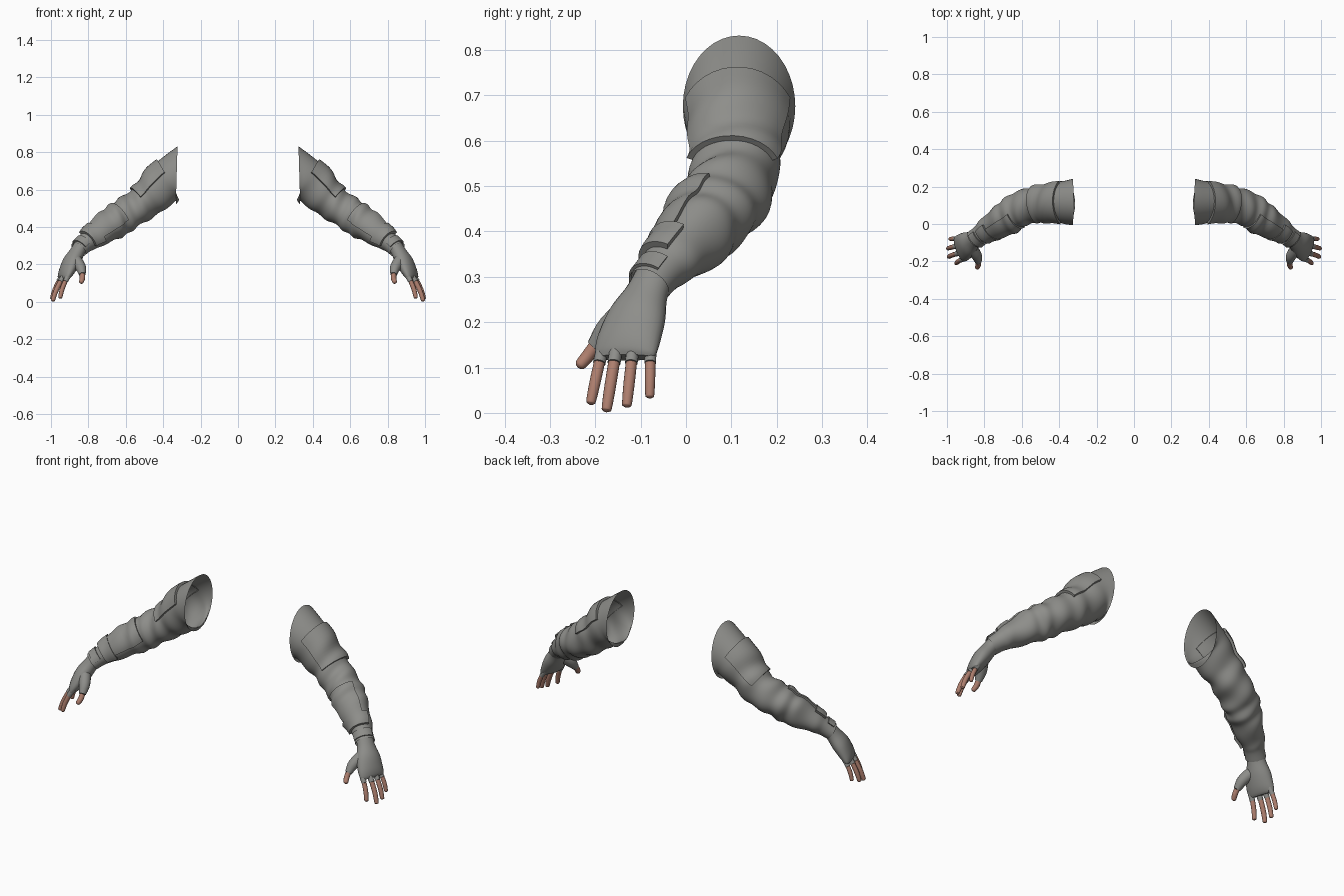
import bpy, bmesh, math
from mathutils import Vector

cube = bpy.data.objects.get("Cube")
if cube:
    bpy.data.objects.remove(cube)


def material(name, rgb):
    m = bpy.data.materials.new(name)
    m.use_nodes = True
    m.diffuse_color = (*rgb, 1)
    m.node_tree.nodes["Principled BSDF"].inputs["Base Color"].default_value = (*rgb, 1)
    return m


CLOTH = material("grey cloth", (0.27, 0.27, 0.255))
SKIN = material("skin", (0.42, 0.21, 0.155))


class Limb:
    """Smooth tube through stations (x, y, z, half width, half height)."""

    def __init__(self, stations, side=None, start=None):
        pts = [Vector(s[:3]) for s in stations]
        self.keys = []
        for i, s in enumerate(stations):
            t = pts[min(i + 1, len(pts) - 1)] - pts[max(i - 1, 0)]
            if i == 0 and start:
                t = Vector(start)
            t.normalize()
            w = Vector(side) if side else Vector((0, 0, 1)).cross(t)
            w = (w - t * w.dot(t)).normalized()
            self.keys.append((pts[i], w * s[3], t.cross(w) * s[4]))
        self.last = len(pts) - 1

    def frame(self, s):
        i = min(int(s), self.last - 1)
        f = s - i
        k = [self.keys[max(0, min(self.last, i + d))] for d in (-1, 0, 1, 2)]
        return [0.5 * (2 * b + (c - a) * f + (2 * a - 5 * b + 4 * c - d) * f * f
                       + (3 * b - a - 3 * c + d) * f ** 3) for a, b, c, d in zip(*k)]

    def point(self, s, ang, off=0.0):
        c, w, u = self.frame(s)
        r = w * math.sin(ang) + u * math.cos(ang)
        return c + r + r.normalized() * off


def build(name, rows, closed, mat, caps=(False, False)):
    bm = bmesh.new()
    grid = [[bm.verts.new(p) for p in row] for row in rows]
    n = len(grid[0])
    for a, b in zip(grid, grid[1:]):
        for j in range(n if closed else n - 1):
            k = (j + 1) % n
            bm.faces.new((a[j], a[k], b[k], b[j]))
    for cap, ring in zip(caps, (grid[0], grid[-1])):
        if cap:
            bm.faces.new(ring)
    bmesh.ops.recalc_face_normals(bm, faces=bm.faces)
    me = bpy.data.meshes.new(name)
    bm.to_mesh(me)
    bm.free()
    me.materials.append(mat)
    ob = bpy.data.objects.new(name, me)
    bpy.context.collection.objects.link(ob)
    # The other arm is the mirror image
    mod = ob.modifiers.new("mirror", 'MIRROR')
    mod.use_mirror_merge = False
    bpy.ops.object.select_all(action='DESELECT')
    bpy.context.view_layer.objects.active = ob
    ob.select_set(True)
    bpy.ops.object.shade_smooth_by_angle(angle=math.radians(40))
    return ob


def spread(a, b, n):
    return [a + (b - a) * i / (n - 1) for i in range(n)]


def tube(name, limb, mat, sides=24, steps=20, caps=(False, False), wrinkle=None):
    angs = [2 * math.pi * j / sides for j in range(sides)]
    rows = [[limb.point(s, a, wrinkle(s, a) if wrinkle else 0) for a in angs]
            for s in spread(0, limb.last, steps)]
    return build(name, rows, True, mat, caps)


def panel(name, limb, s0, s1, a0, a1, height, n=14):
    """Raised cloth panel that follows the sleeve, with its edges turned down."""
    ss, aa = spread(s0, s1, n), spread(math.radians(a0), math.radians(a1), n)
    ss, aa = [s0] + ss + [s1], [aa[0]] + aa + [aa[-1]]
    rows = []
    for i, s in enumerate(ss):
        rows.append([])
        for j, a in enumerate(aa):
            edge = i in (0, n + 1) or j in (0, n + 1)
            rows[-1].append(limb.point(s, a, -0.006 if edge else height + folds(s, a)))
    build(name, rows, False, CLOTH)


def folds(s, a):
    fade = min(1, s / 2) * min(1, max(0, 8 - s) / 2)
    return fade * (0.004 * math.sin(5.2 * s + 2 * math.sin(a + 0.6))
                   + 0.003 * math.sin(3 * a + 2.1 * s))


# Sleeve, open at the shoulder
arm = Limb([(0.328, 0.117, 0.676, 0.124, 0.156),
            (0.39, 0.115, 0.635, 0.112, 0.115),
            (0.465, 0.11, 0.565, 0.098, 0.098),
            (0.53, 0.105, 0.512, 0.096, 0.092),
            (0.60, 0.082, 0.467, 0.094, 0.09),
            (0.65, 0.055, 0.433, 0.09, 0.088),
            (0.70, 0.025, 0.398, 0.084, 0.082),
            (0.78, -0.025, 0.342, 0.064, 0.062),
            (0.82, -0.056, 0.31, 0.052, 0.049),
            (0.853, -0.082, 0.28, 0.052, 0.045)], start=(1, 0, 0.03))
tube("sleeve", arm, CLOTH, 40, 80, wrinkle=folds)

# Raised panels: shoulder patch, forearm pocket, cuff strap
panel("shoulder_patch", arm, 0.75, 2.7, -66, 66, 0.013)
panel("forearm_pocket", arm, 4.6, 6.9, -95, 5, 0.009)
panel("cuff_strap", arm, 6.75, 7.6, -115, 25, 0.014)
panel("cuff_tab", arm, 8.0, 8.7, -80, 40, 0.007)

# Gloved palm
palm = Limb([(0.84, -0.07, 0.30, 0.044, 0.037),
             (0.862, -0.087, 0.262, 0.049, 0.039),
             (0.89, -0.107, 0.215, 0.066, 0.043),
             (0.915, -0.125, 0.165, 0.073, 0.036),
             (0.93, -0.133, 0.135, 0.072, 0.026),
             (0.936, -0.135, 0.122, 0.066, 0.016)], side=(0.34, 0.94, 0))
tube("glove_palm", palm, CLOTH, 28, 24, (True, True))


def finger(name, path, r, bare):
    """Tapered finger along a path; the part past station 'bare' is skin."""
    def section(points, widths):
        return Limb([(*p, w, w) for p, w in zip(points, widths)], side=(0.34, 0.94, 0.1))
    pts = [Vector(p) for p in path]
    tip = (pts[-1] - pts[-2]).normalized()
    end = [pts[-1] - tip * r * 0.8, pts[-1] - tip * r * 0.25, pts[-1]]
    tube(name + "_glove", section(pts[:bare + 1], [r * 1.3, r * 1.15, r * 1.12][-bare - 1:]
         if name != "thumb" else [0.032, 0.028, 0.018]), CLOTH, 14, 8, (True, True))
    skin = pts[bare:-1] + end
    tube(name + "_skin", section(skin, [r] * (len(skin) - 3) + [r * 0.88, r * 0.66, r * 0.15]),
         SKIN, 14, 16, (True, True))


# Four fingers: knuckle and tip, curling slightly downward
for name, base, tip, r in (
        ("index", (0.90, -0.182, 0.15), (0.952, -0.211, 0.018), 0.0125),
        ("middle", (0.922, -0.152, 0.15), (0.992, -0.176, 0.002), 0.013),
        ("ring", (0.932, -0.116, 0.15), (0.996, -0.131, 0.012), 0.0125),
        ("little", (0.932, -0.078, 0.15), (0.984, -0.08, 0.032), 0.0115)):
    b, t = Vector(base), Vector(tip)
    bow = Vector((0.007, 0, 0.002))
    cut = (b.z - 0.108) / (b.z - t.z)
    finger(name, [b, b.lerp(t, cut) + bow, b.lerp(t, 0.65) + bow, t], r, 1)

# Thumb
finger("thumb", [(0.868, -0.128, 0.225), (0.84, -0.172, 0.183), (0.832, -0.202, 0.146),
                 (0.832, -0.217, 0.125), (0.84, -0.238, 0.1)], 0.0145, 2)
